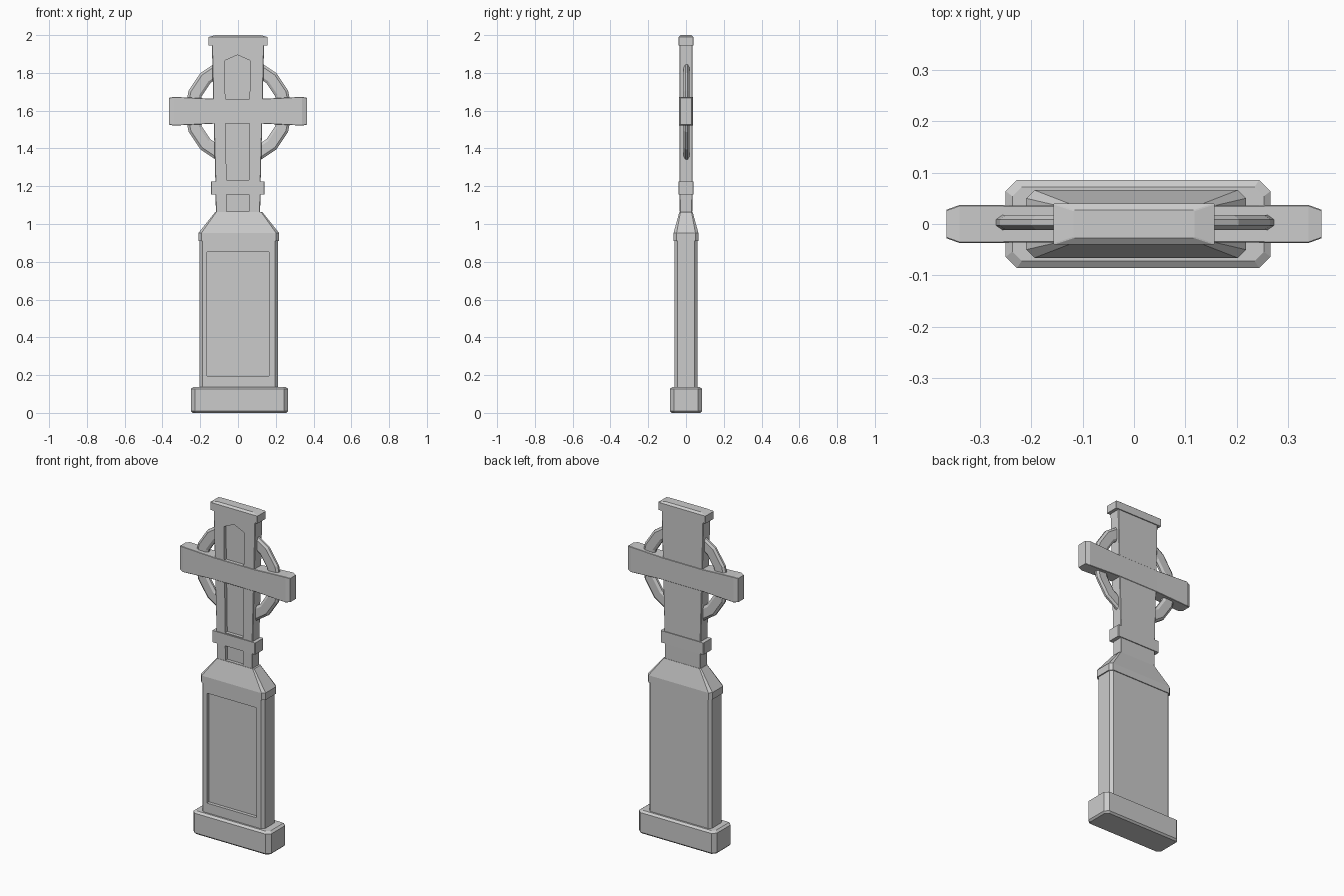
import bpy, bmesh, math
from mathutils import Matrix

if "Cube" in bpy.data.objects:
    bpy.data.objects.remove(bpy.data.objects["Cube"])


def make(name, bm):
    bmesh.ops.recalc_face_normals(bm, faces=bm.faces)
    me = bpy.data.meshes.new(name)
    bm.to_mesh(me)
    bm.free()
    ob = bpy.data.objects.new(name, me)
    bpy.context.collection.objects.link(ob)
    return ob


def loft(name, rings, cx=0.0, along_x=False):
    """Stack chamfered rectangles: (height, half_x, half_y, chamfer)."""
    bm = bmesh.new()
    loops = []
    for z, a, b, c in rings:
        pts = [(a, b - c), (a - c, b), (c - a, b), (-a, b - c),
               (-a, c - b), (c - a, -b), (a - c, -b), (a, c - b)]
        loops.append([bm.verts.new((x + cx, y, z)) for x, y in pts])
    for lo, hi in zip(loops, loops[1:]):
        for i in range(8):
            j = (i + 1) % 8
            bm.faces.new((lo[i], lo[j], hi[j], hi[i]))
    bm.faces.new(loops[0])
    bm.faces.new(loops[-1])
    if along_x:
        bmesh.ops.transform(bm, matrix=Matrix.Rotation(math.pi / 2, 4, 'Y'), verts=bm.verts)
    return make(name, bm)


def recess(target, name, outline, front, depth):
    """Sink a flat-bottomed panel with an (x, z) outline into the front."""
    bm = bmesh.new()
    face = bm.faces.new([bm.verts.new((x, front - 0.05, z)) for x, z in outline])
    ext = bmesh.ops.extrude_face_region(bm, geom=[face])
    moved = [v for v in ext['geom'] if isinstance(v, bmesh.types.BMVert)]
    bmesh.ops.translate(bm, vec=(0, 0.05 + depth, 0), verts=moved)
    cutter = make(name, bm)
    cutter.hide_render = True
    cutter.hide_set(True)
    mod = target.modifiers.new(name, 'BOOLEAN')
    mod.operation = 'DIFFERENCE'
    mod.solver = 'EXACT'
    mod.object = cutter
    bpy.context.view_layer.objects.active = target
    bpy.ops.object.modifier_apply(modifier=name)
    bpy.data.objects.remove(cutter)


# Plinth
loft("plinth", [(0, 0.248, 0.076, 0.018), (0.01, 0.258, 0.086, 0.022),
                (0.127, 0.258, 0.086, 0.022), (0.137, 0.245, 0.072, 0.018)], 0.008)

# Lower slab with its large sunken panel
slab = loft("lower_slab", [(0.13, 0.208, 0.061, 0.016), (0.915, 0.208, 0.061, 0.016)], 0.003)
recess(slab, "slab_panel", [(-0.164, 0.195), (0.164, 0.195), (0.164, 0.853), (-0.164, 0.853)],
       -0.061, 0.02)

# Collar and sloping shoulder
loft("shoulder", [(0.91, 0.214, 0.066, 0.016), (0.952, 0.214, 0.066, 0.016),
                  (1.064, 0.124, 0.035, 0.006)], 0.004)

# Upper shaft: widens slightly toward the top
shaft = loft("upper_shaft", [(1.05, 0.117, 0.033, 0.003), (1.23, 0.120, 0.034, 0.003),
                             (1.6, 0.130, 0.034, 0.003), (1.95, 0.138, 0.034, 0.003)])
recess(shaft, "neck_panel", [(-0.061, 1.066), (0.057, 1.066), (0.057, 1.156), (-0.061, 1.156)],
       -0.034, 0.02)
recess(shaft, "tall_panel", [(-0.061, 1.232), (0.057, 1.232), (0.064, 1.865),
                             (-0.003, 1.895), (-0.07, 1.865)], -0.034, 0.02)

# Band around the neck
band = loft("neck_band", [(1.156, 0.142, 0.039, 0.003), (1.226, 0.142, 0.039, 0.003)], -0.001)

# Cap with gently sloped top
loft("cap", [(1.945, 0.157, 0.04, 0.002), (1.99, 0.157, 0.04, 0.002), (2.0, 0.118, 0.027, 0.002)])

# Cross arms, flaring toward chamfered ends
loft("cross_arms", [(-0.365, 0.071, 0.028, 0.002), (-0.34, 0.076, 0.037, 0.002),
                    (-0.13, 0.066, 0.036, 0.002), (0.13, 0.066, 0.036, 0.002),
                    (0.34, 0.076, 0.037, 0.002), (0.365, 0.071, 0.028, 0.002)],
     along_x=True).location.z = 1.597

# Ring: chamfered section swept round in 16 flat segments
section = [(0.285, 0.006), (0.272, 0.015), (0.224, 0.015), (0.21, 0.006)]
section += [(r, -y) for r, y in reversed(section)]
bm = bmesh.new()
n = 16
rows = [[bm.verts.new((r * math.cos(t), y, r * math.sin(t))) for r, y in section]
        for t in (2 * math.pi * k / n for k in range(n))]
for k in range(n):
    a, b = rows[k], rows[(k + 1) % n]
    for i in range(8):
        j = (i + 1) % 8
        bm.faces.new((a[i], a[j], b[j], b[i]))
make("ring", bm).location = (0.002, 0.003, 1.597)
